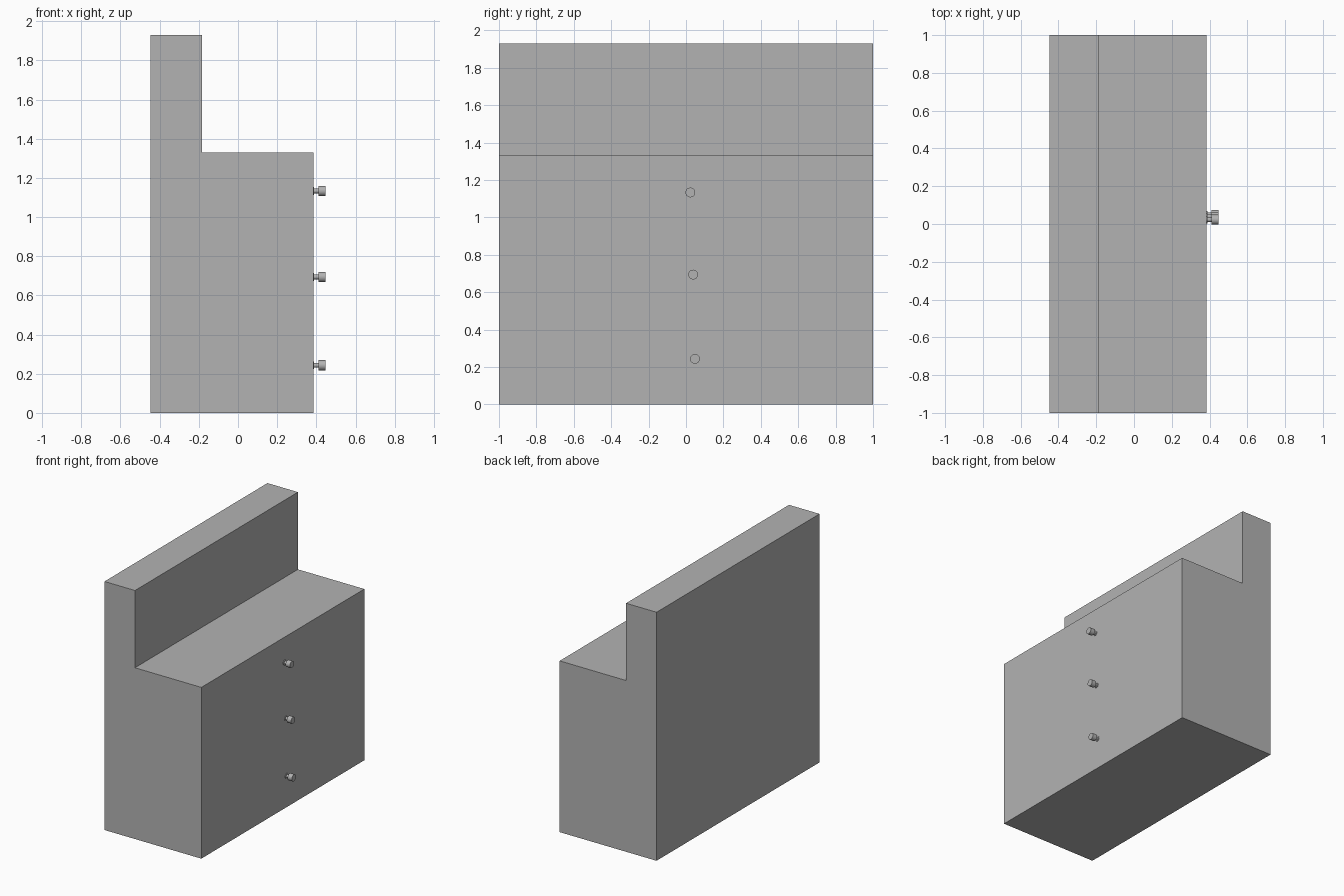
import bpy, bmesh, math
from mathutils import Matrix

cube = bpy.data.objects.get("Cube")
if cube:
    bpy.data.objects.remove(cube, do_unlink=True)

grey = bpy.data.materials.new("plain grey")
grey.use_nodes = True
colour = (0.45, 0.45, 0.45, 1)
grey.diffuse_color = colour
grey.node_tree.nodes["Principled BSDF"].inputs["Base Color"].default_value = colour


def add_object(name, bm):
    bmesh.ops.recalc_face_normals(bm, faces=bm.faces)
    mesh = bpy.data.meshes.new(name)
    bm.to_mesh(mesh)
    bm.free()
    mesh.materials.append(grey)
    obj = bpy.data.objects.new(name, mesh)
    bpy.context.collection.objects.link(obj)
    return obj


# Cabinet with raised back: stepped profile pulled along y
LEFT, STEP, FACE = -0.447, -0.185, 0.385
profile = [(LEFT, 0), (FACE, 0), (FACE, 1.33), (STEP, 1.33), (STEP, 1.93), (LEFT, 1.93)]
bm = bmesh.new()
side = bm.faces.new([bm.verts.new((x, -1, z)) for x, z in profile])
pulled = bmesh.ops.extrude_face_region(bm, geom=[side])["geom"]
bmesh.ops.translate(bm, vec=(0, 2, 0),
                    verts=[v for v in pulled if isinstance(v, bmesh.types.BMVert)])
add_object("cabinet_body", bm)


# Drawer knobs: a thin stem and a wider head, lying along x
def add_cylinder(bm, start, end, radius):
    turn = Matrix.Translation(((start + end) / 2, 0, 0)) @ Matrix.Rotation(math.pi / 2, 4, 'Y')
    bmesh.ops.create_cone(bm, cap_ends=True, segments=24, radius1=radius,
                          radius2=radius, depth=end - start, matrix=turn)


for name, y, z in (("top", 0.023, 1.133), ("middle", 0.038, 0.694), ("bottom", 0.048, 0.243)):
    bm = bmesh.new()
    add_cylinder(bm, FACE - 0.005, FACE + 0.004, 0.02)
    add_cylinder(bm, FACE, 0.412, 0.012)
    add_cylinder(bm, 0.41, 0.447, 0.026)
    knob = add_object(name + "_drawer_knob", bm)
    knob.location = (0, y, z)
    bpy.ops.object.select_all(action='DESELECT')
    knob.select_set(True)
    bpy.context.view_layer.objects.active = knob
    bpy.ops.object.shade_smooth_by_angle(angle=math.radians(35))
